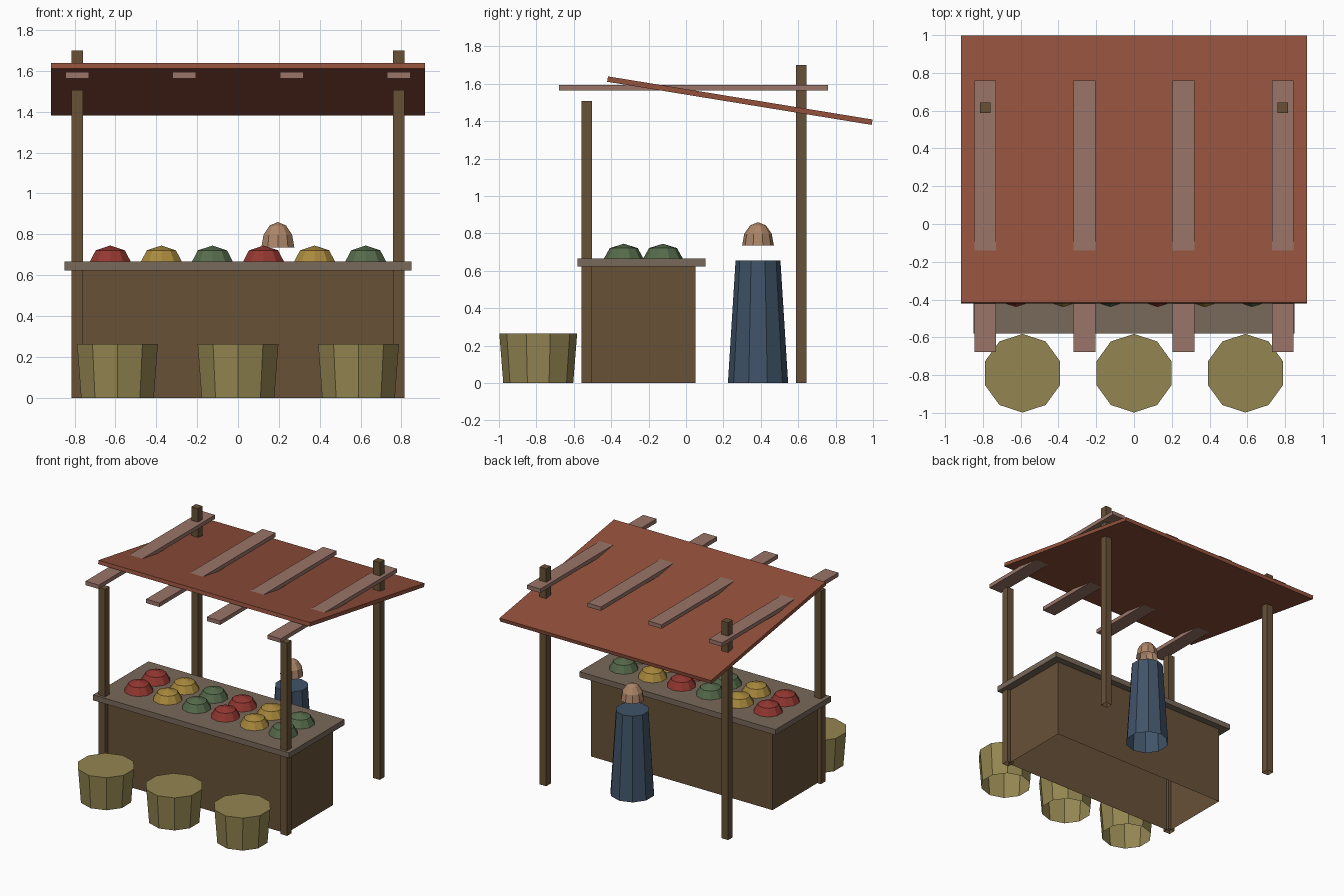
import bpy, bmesh, math
from mathutils import Matrix

if "Cube" in bpy.data.objects:
    bpy.data.objects.remove(bpy.data.objects["Cube"])


def material(name, rgb):
    m = bpy.data.materials.new(name)
    m.diffuse_color = (*[(c / 255) ** 2.2 for c in rgb], 1)
    m.use_nodes = True
    m.node_tree.nodes["Principled BSDF"].inputs["Base Color"].default_value = m.diffuse_color
    return m


DARK_WOOD = material("dark_wood", (104, 82, 58))
TOP_WOOD = material("counter_wood", (120, 104, 90))
BATTEN = material("batten_wood", (152, 116, 104))
CLOTH = material("canopy_cloth", (146, 82, 62))
WICKER = material("wicker", (146, 132, 82))
ROBE = material("robe", (66, 84, 104))
SKIN = material("skin", (170, 132, 104))
PRODUCE = [material("red_produce", (146, 58, 52)),
           material("yellow_produce", (168, 136, 62)),
           material("green_produce", (86, 106, 76))]


def finish(name, bm, mat, loc=(0, 0, 0), tilt=0):
    bmesh.ops.recalc_face_normals(bm, faces=bm.faces)
    me = bpy.data.meshes.new(name)
    bm.to_mesh(me)
    bm.free()
    me.materials.append(mat)
    ob = bpy.data.objects.new(name, me)
    ob.location = loc
    ob.rotation_euler.x = tilt
    bpy.context.collection.objects.link(ob)
    return ob


def box(name, center, size, mat, tilt=0, open_bottom=False):
    bm = bmesh.new()
    bmesh.ops.create_cube(bm, size=1, matrix=Matrix.Diagonal((*size, 1)))
    if open_bottom:
        bm.faces.ensure_lookup_table()
        low = [f for f in bm.faces if f.calc_center_median().z < -size[2] * 0.49]
        bmesh.ops.delete(bm, geom=low, context='FACES_ONLY')
    return finish(name, bm, mat, center, tilt)


def lathe(name, loc, profile, mat, sides=10):
    """Faceted solid of revolution, open below; a zero radius ends in an apex."""
    bm = bmesh.new()
    rings = []
    for r, z in profile:
        if r == 0:
            rings.append([bm.verts.new((0, 0, z))] * sides)
        else:
            angles = [math.pi / 2 + math.tau * i / sides for i in range(sides)]
            rings.append([bm.verts.new((r * math.cos(a), r * math.sin(a), z)) for a in angles])
    for low, high in zip(rings, rings[1:]):
        for i in range(sides):
            j = (i + 1) % sides
            quad = [low[i], low[j], high[j], high[i]]
            bm.faces.new(list(dict.fromkeys(quad)))
    if profile[-1][0] > 0:
        bm.faces.new(rings[-1])
    return finish(name, bm, mat, loc)


def dome(name, loc, radius, height, steps, mat):
    pts = [(radius * math.cos(math.pi / 2 * i / steps), height * math.sin(math.pi / 2 * i / steps))
           for i in range(steps)] + [(0, height)]
    return lathe(name, loc, pts, mat)


# Counter
box("counter_body", (0, -0.237, 0.312), (1.57, 0.578, 0.624), DARK_WOOD, open_bottom=True)
box("counter_top", (0, -0.237, 0.645), (1.697, 0.684, 0.043), TOP_WOOD)

# Posts, front pair shorter than the back pair
for side, sx in (("left", -1), ("right", 1)):
    for end, y, h in (("front", -0.53, 1.507), ("back", 0.616, 1.70)):
        box(f"{end}_post_{side}", (sx * 0.787, y, h / 2), (0.057, 0.056, h), DARK_WOOD, open_bottom=True)

# Sloping canopy and level roof battens passing through it
box("canopy", (0, 0.288, 1.51), (1.83, 1.433, 0.029), CLOTH, tilt=-math.atan(0.163))
for i in range(4):
    box(f"roof_batten_{i + 1}", (-0.787 + i * 0.5247, 0.04, 1.579), (0.115, 1.437, 0.031), BATTEN)

# Produce heaps in two rows
for i in range(6):
    for j, y in enumerate((-0.333, -0.123)):
        dome(f"produce_{i + 1}_{j + 1}", (-0.625 + i * 0.25, y, 0.665), 0.106, 0.08, 2, PRODUCE[i % 3])

# Baskets in front
for i in range(3):
    lathe(f"basket_{i + 1}", (-0.59 + i * 0.59, -0.79, 0), [(0.187, 0), (0.208, 0.264)], WICKER)

# Stall keeper
lathe("keeper_robe", (0.195, 0.385, 0), [(0.161, 0), (0.12, 0.655)], ROBE)
dome("keeper_head", (0.195, 0.385, 0.735), 0.085, 0.125, 3, SKIN)
